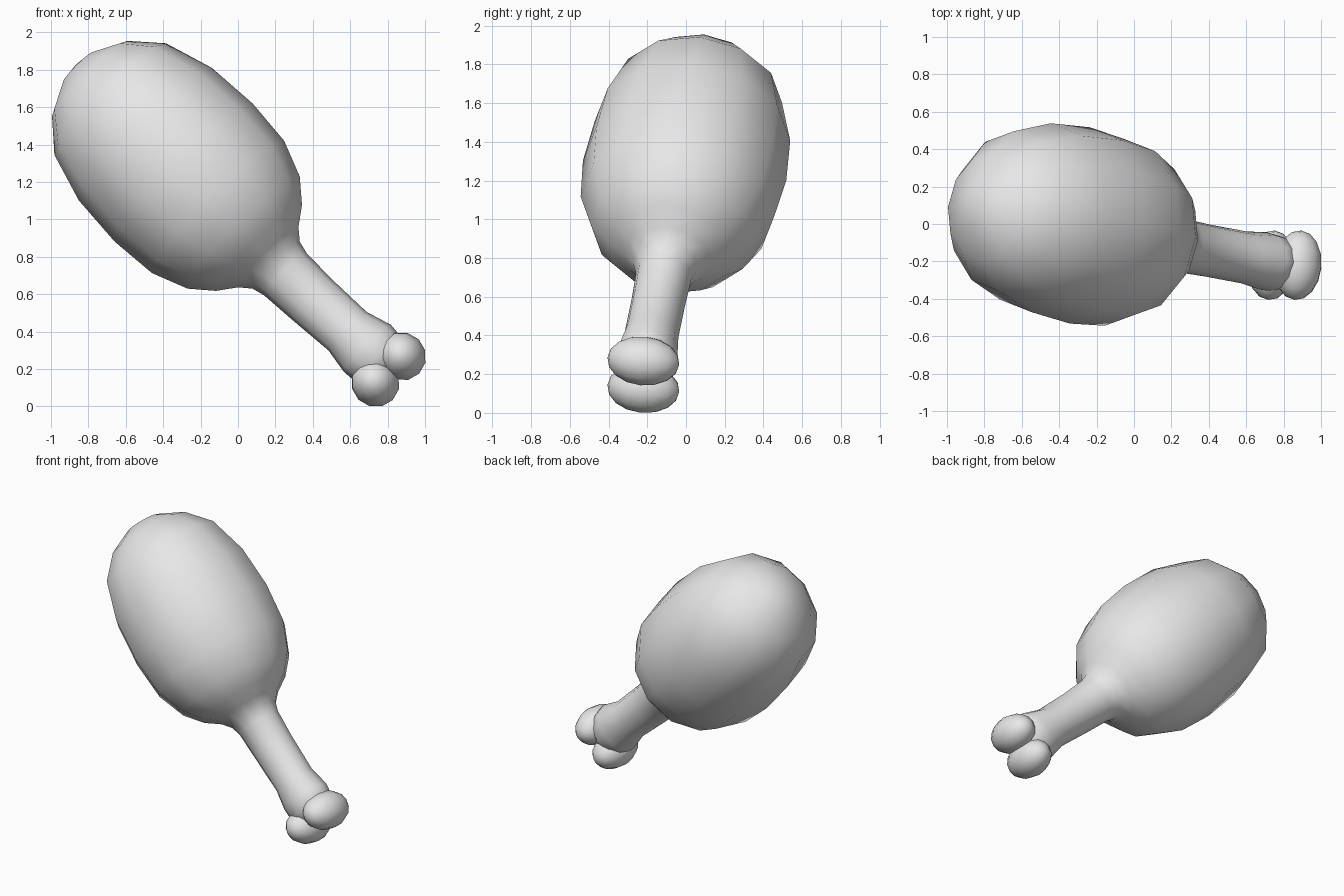
import bpy, bmesh, math
from mathutils import Vector, Matrix

cube = bpy.data.objects.get("Cube")
if cube:
    bpy.data.objects.remove(cube, do_unlink=True)

# Single plain material
grey = bpy.data.materials.new("plain_grey")
grey.use_nodes = True
grey.diffuse_color = (0.8, 0.8, 0.8, 1)
grey.node_tree.nodes["Principled BSDF"].inputs["Base Color"].default_value = (0.8, 0.8, 0.8, 1)

# Leaning frame: AXIS runs from bone to meat, U and V span the cross-section
ORIGIN = Vector((0.48, -0.16, 0.48))
AXIS = Vector((-0.7071, 0.14, 0.7071))
U = Vector((0.7071, 0, 0.7071))
V = AXIS.normalized().cross(U)
SIDES = 12


def place(t, u=0.0, v=0.0):
    return ORIGIN + AXIS * t + U * u + V * v


def finish(bm, name):
    bmesh.ops.recalc_face_normals(bm, faces=bm.faces)
    for f in bm.faces:
        f.smooth = True
    mesh = bpy.data.meshes.new(name)
    bm.to_mesh(mesh)
    bm.free()
    mesh.materials.append(grey)
    obj = bpy.data.objects.new(name, mesh)
    bpy.context.collection.objects.link(obj)
    return obj


# Meat and shaft: rings of (distance along axis, U radius, V radius, U offset)
rings = [
    (-0.43, 0.10, 0.11, 0.03), (-0.36, 0.17, 0.15, 0.03), (-0.27, 0.178, 0.155, 0.03),
    (-0.13, 0.145, 0.14, 0.02), (0.13, 0.152, 0.14, 0.005), (0.32, 0.16, 0.145, 0),
    (0.39, 0.178, 0.17, 0), (0.45, 0.228, 0.225, 0), (0.52, 0.325, 0.325, 0),
    (0.636, 0.424, 0.424, 0), (0.83, 0.50, 0.505, 0), (1.09, 0.522, 0.53, 0),
    (1.38, 0.502, 0.51, 0), (1.645, 0.422, 0.43, 0), (1.80, 0.285, 0.29, 0),
    (1.885, 0.12, 0.12, 0),
]
bm = bmesh.new()
loops = []
for t, ru, rv, off in rings:
    loops.append([bm.verts.new(place(t, off + ru * math.cos(a), rv * math.sin(a)))
                  for a in (2 * math.pi * i / SIDES for i in range(SIDES))])
for low, high in zip(loops, loops[1:]):
    for i in range(SIDES):
        j = (i + 1) % SIDES
        bm.faces.new((low[i], low[j], high[j], high[i]))
# Close both ends with a fan
for loop, tip in ((loops[0], place(-0.45, 0.03)), (loops[-1], place(1.905))):
    centre = bm.verts.new(tip)
    for i in range(SIDES):
        bm.faces.new((loop[i], loop[(i + 1) % SIDES], centre))
finish(bm, "meat_and_shaft")

# Two rounded knobs at the end of the bone
for name, off in (("upper_knob", 0.13), ("lower_knob", -0.07)):
    bm = bmesh.new()
    bmesh.ops.create_uvsphere(bm, u_segments=12, v_segments=8, radius=1)
    c = place(-0.43, off)
    cols = (U * 0.128, AXIS.normalized() * 0.132, V * 0.187)
    m = Matrix([[cols[k][r] for k in range(3)] + [c[r]] for r in range(3)] + [[0, 0, 0, 1]])
    bm.transform(m)
    finish(bm, name)
